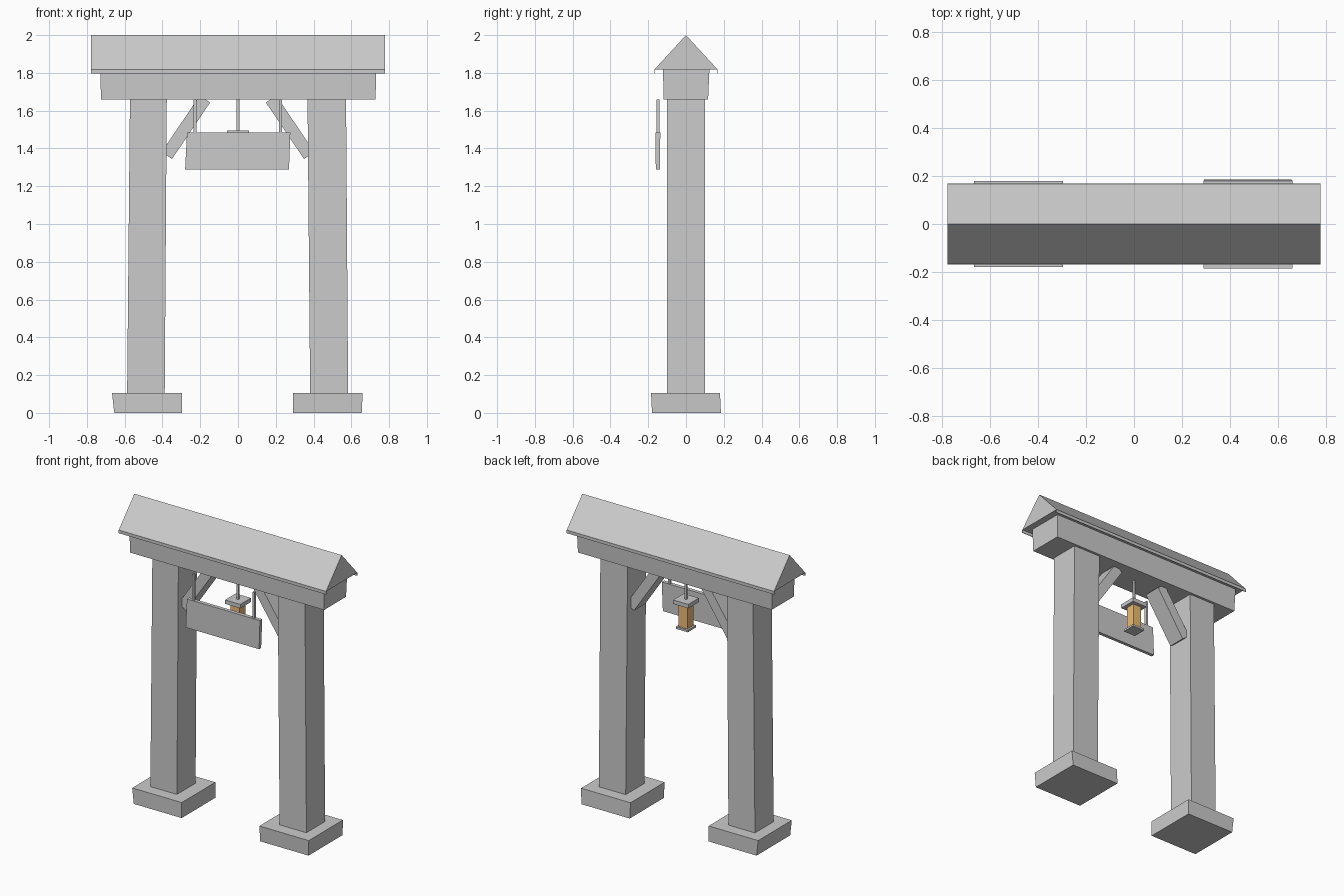
import bpy, bmesh, math
from mathutils import Matrix

if "Cube" in bpy.data.objects:
    bpy.data.objects.remove(bpy.data.objects["Cube"])


def finish(name, bm):
    bmesh.ops.recalc_face_normals(bm, faces=bm.faces)
    me = bpy.data.meshes.new(name)
    bm.to_mesh(me)
    bm.free()
    ob = bpy.data.objects.new(name, me)
    bpy.context.collection.objects.link(ob)
    return ob


def block(name, z0, z1, low, high=None):
    """Box between two rectangles (x0, x1, y0, y1): low at z0, high at z1."""
    bm = bmesh.new()
    rings = []
    for z, (x0, x1, y0, y1) in ((z0, low), (z1, high or low)):
        rings.append([bm.verts.new((x, y, z))
                      for x, y in ((x0, y0), (x1, y0), (x1, y1), (x0, y1))])
    a, b = rings
    bm.faces.new(a)
    bm.faces.new(b)
    for i in range(4):
        j = (i + 1) % 4
        bm.faces.new((a[i], a[j], b[j], b[i]))
    return finish(name, bm)


def square(r):
    return (-r, r, -r, r)


# stone footings, slightly uneven
block("left_footing", 0, 0.105, (-0.655, -0.296, -0.18, 0.18), (-0.667, -0.296, -0.18, 0.18))
block("right_footing", 0, 0.105, (0.292, 0.655, -0.18, 0.185), (0.29, 0.66, -0.185, 0.18))

# leaning posts
block("left_post", 0.10, 1.67, (-0.587, -0.388, -0.10, 0.10), (-0.572, -0.377, -0.10, 0.10))
block("right_post", 0.10, 1.67, (0.382, 0.583, -0.10, 0.10), (0.368, 0.572, -0.10, 0.10))

# cross beam
block("cross_beam", 1.66, 1.82, (-0.725, 0.728, -0.118, 0.117), (-0.73, 0.732, -0.122, 0.124))

# gable roof: extruded triangle
bm = bmesh.new()
tri = [bm.verts.new((-0.777, y, z)) for y, z in ((-0.168, 1.817), (0.168, 1.817), (0, 2.0))]
face = bm.faces.new(tri)
new = bmesh.ops.extrude_face_region(bm, geom=[face])["geom"]
bmesh.ops.translate(bm, vec=(1.554, 0, 0),
                    verts=[v for v in new if isinstance(v, bmesh.types.BMVert)])
if not face.is_valid or face not in bm.faces[:]:
    bm.faces.new(tri)
finish("roof", bm)

# thin eave strips under both roof edges
for side, s in (("front", -1), ("back", 1)):
    y0, y1 = sorted((s * 0.164, s * 0.168))
    block(side + "_eave", 1.797, 1.818, (-0.777, 0.777, y0, y1))

# diagonal braces
for side, s in (("left", -1), ("right", 1)):
    bm = bmesh.new()
    bmesh.ops.create_cube(bm, size=1)
    m = (Matrix.Translation((s * 0.276, 0, 1.512))
         @ Matrix.Rotation(-s * math.radians(34), 4, "Y")
         @ Matrix.Diagonal((0.066, 0.12, 0.36, 1)))
    bmesh.ops.transform(bm, matrix=m, verts=bm.verts)
    finish(side + "_brace", bm)

# hanging sign board with two rods
block("sign_board", 1.288, 1.484, (-0.28, 0.27, -0.16, -0.138), (-0.27, 0.277, -0.161, -0.136))
for side, x in (("left", -0.227), ("right", 0.226)):
    block(side + "_sign_rod", 1.47, 1.66, (x - 0.008, x + 0.008, -0.157, -0.141))

# lantern
block("lantern_rod", 1.49, 1.67, square(0.007))
block("lantern_cap", 1.468, 1.495, square(0.057))
glass = block("lantern_glass", 1.31, 1.47, square(0.032))
block("lantern_base", 1.298, 1.312, square(0.045))
amber = bpy.data.materials.new("amber")
amber.diffuse_color = (0.85, 0.5, 0.18, 1)
amber.use_nodes = True
amber.node_tree.nodes["Principled BSDF"].inputs["Base Color"].default_value = amber.diffuse_color
glass.data.materials.append(amber)
